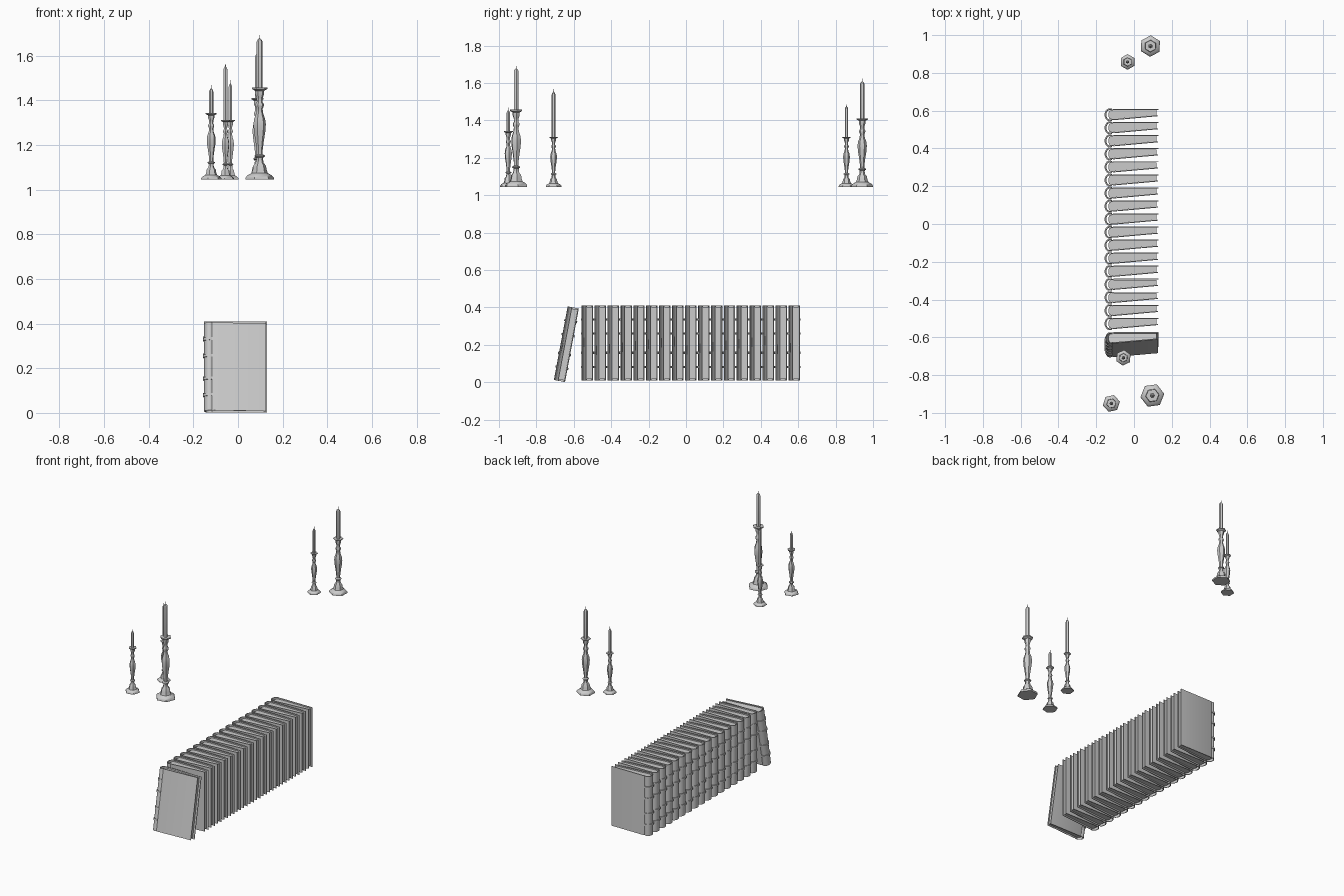
import bpy, bmesh
from math import sin, cos, pi, radians
from mathutils import Vector, Matrix

if "Cube" in bpy.data.objects:
    bpy.data.objects.remove(bpy.data.objects["Cube"])


def finish(bm, name):
    bmesh.ops.recalc_face_normals(bm, faces=bm.faces)
    me = bpy.data.meshes.new(name)
    bm.to_mesh(me)
    bm.free()
    ob = bpy.data.objects.new(name, me)
    bpy.context.collection.objects.link(ob)
    return ob


def smooth(ob, deg=35):
    bpy.ops.object.select_all(action='DESELECT')
    ob.select_set(True)
    bpy.context.view_layer.objects.active = ob
    bpy.ops.object.shade_smooth_by_angle(angle=radians(deg))


def strip(bm, path, t, z0, z1):
    """Wall of thickness t following a plan path, from z0 to z1."""
    pts = [Vector(p) for p in path]
    rings = []
    for i, p in enumerate(pts):
        d = (pts[min(i + 1, len(pts) - 1)] - pts[max(i - 1, 0)]).normalized()
        n = Vector((-d.y, d.x)) * t / 2
        a, b = p + n, p - n
        rings.append([bm.verts.new((q.x, q.y, z)) for q, z in
                      ((a, z0), (b, z0), (b, z1), (a, z1))])
    for r, s in zip(rings, rings[1:]):
        for k in range(4):
            bm.faces.new((r[k], r[(k + 1) % 4], s[(k + 1) % 4], s[k]))
    bm.faces.new(rings[0])
    bm.faces.new(rings[-1])


def arc(rx, ry, n=10, a0=90, a1=270):
    return [(-0.127 + rx * cos(radians(a0 + (a1 - a0) * i / n)),
             -0.031 + ry * sin(radians(a0 + (a1 - a0) * i / n))) for i in range(n + 1)]


# Book parts: origin at the bottom of the flat +y cover
H = 0.40
bm = bmesh.new()
cover = ([(0.130, -0.003), (-0.108, -0.003), (-0.116, -0.006), (-0.122, -0.004)]
         + arc(0.022, 0.028)
         + [(-0.122, -0.058), (-0.116, -0.055), (-0.108, -0.057), (0.126, -0.036)])
strip(bm, cover, 0.005, 0, H)
cover_ob = finish(bm, "book_cover")

# Raised bands across the spine
bm = bmesh.new()
for z in (0.072, 0.147, 0.250, 0.326):
    strip(bm, [(-0.117, -0.002)] + arc(0.026, 0.032) + [(-0.117, -0.060)], 0.006, z - 0.006, z + 0.006)
bands_ob = finish(bm, "spine_bands")

# Wedge-shaped page block with a rounded back
bm = bmesh.new()
plan = [(0.118, -0.006), (-0.108, -0.006)] + arc(0.008, 0.023, 6) + [(-0.108, -0.054), (0.118, -0.034)]
f = bm.faces.new([bm.verts.new((x, y, 0.008)) for x, y in plan])
top = bmesh.ops.extrude_face_region(bm, geom=[f])
bmesh.ops.translate(bm, verts=[v for v in top["geom"] if isinstance(v, bmesh.types.BMVert)],
                    vec=(0, 0, H - 0.016))
pages_ob = finish(bm, "book_pages")

parts = (cover_ob, bands_ob, pages_ob)
for ob in parts:
    smooth(ob)

# Row of upright books, then one leaning on the front end
places = [Matrix.Translation((0, 0.609 - 0.0691 * i, 0.01)) for i in range(17)]
places.append(Matrix.Translation((0, -0.646, 0.001)) @ Matrix.Rotation(radians(-10.6), 4, 'X'))
for i, m in enumerate(places):
    for ob in parts:
        if i:
            new = ob.copy()
            bpy.context.collection.objects.link(new)
        else:
            new = ob
        new.matrix_world = m


def lathe(name, profile, loc, rot, sides=6):
    """Turned shape; profile is (radius, height) pairs, capped at both ends."""
    bm = bmesh.new()
    rings = [[bm.verts.new((r * cos(2 * pi * k / sides), r * sin(2 * pi * k / sides), z))
              for k in range(sides)] for r, z in profile]
    for a, b in zip(rings, rings[1:]):
        for k in range(sides):
            j = (k + 1) % sides
            bm.faces.new((a[k], a[j], b[j], b[k]))
    bm.faces.new(rings[0])
    bm.faces.new(rings[-1])
    ob = finish(bm, name)
    ob.location = loc
    ob.rotation_euler.z = radians(rot)
    smooth(ob)


# Candlestick profile for unit height
STICK = [(.155, 0), (.155, .02), (.135, .045), (.09, .07), (.075, .11), (.07, .15),
         (.045, .18), (.036, .22), (.04, .24), (.056, .25), (.056, .262), (.032, .275),
         (.034, .33), (.046, .42), (.062, .52), (.068, .60), (.06, .66), (.038, .72),
         (.032, .77), (.046, .80), (.046, .82), (.03, .845), (.034, .89), (.05, .93),
         (.05, .965), (.085, .985), (.085, 1.0), (.035, 1.0)]

# x, y, stick height, candle length, candle radius, turn
for x, y, h, c, r, rot in ((0.097, -0.908, .412, .235, .0135, 8),
                           (0.087, 0.942, .366, .212, .0125, 28),
                           (-0.056, -0.708, .267, .255, .0100, 25),
                           (-0.034, 0.858, .267, .178, .0090, 30),
                           (-0.120, -0.950, .298, .125, .0100, 12)):
    z = 1.045
    lathe("candlestick", [(a * h, b * h) for a, b in STICK], (x, y, z), rot)
    lathe("candle", [(r, -0.01), (r, c - .03), (r * .75, c - .022), (r * .25, c - .015),
                     (.0015, c - .013), (.001, c)], (x, y, z + h), rot)
